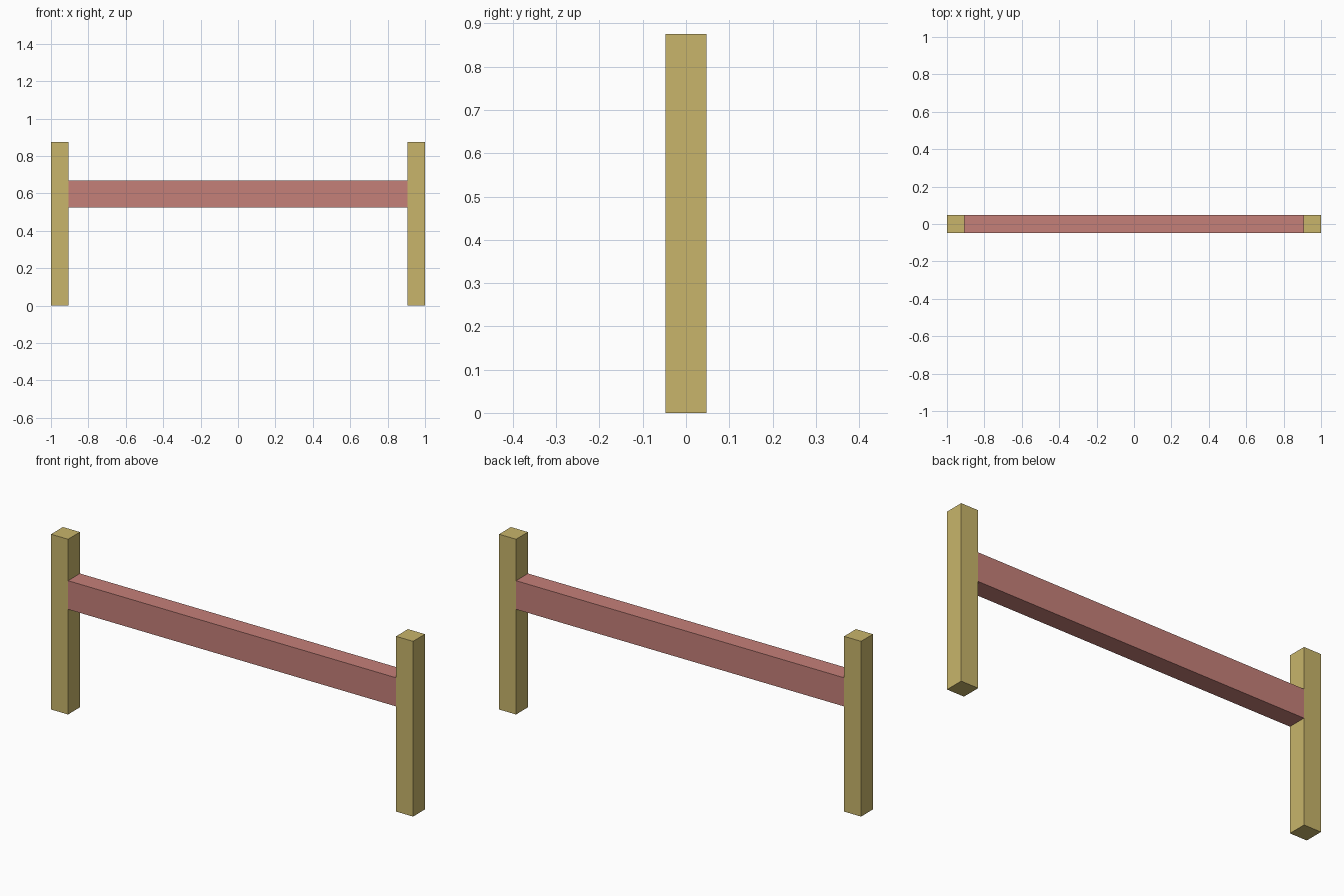
import bpy

if "Cube" in bpy.data.objects:
    bpy.data.objects.remove(bpy.data.objects["Cube"])


def material(name, color):
    m = bpy.data.materials.new(name)
    m.diffuse_color = (*color, 1.0)
    m.use_nodes = True
    m.node_tree.nodes["Principled BSDF"].inputs["Base Color"].default_value = m.diffuse_color
    return m


def box(name, center, size, mat):
    bpy.ops.mesh.primitive_cube_add(size=1, location=center)
    ob = bpy.context.object
    ob.name = name
    ob.scale = size
    bpy.ops.object.transform_apply(location=False, rotation=False, scale=True)
    ob.data.materials.append(mat)
    return ob


tan_wood = material("tan_wood", (0.58, 0.46, 0.145))
red_paint = material("red_paint", (0.56, 0.215, 0.19))

POST = 0.094      # square post thickness
HEIGHT = 0.875    # post height
RAIL_LOW, RAIL_HIGH = 0.525, 0.668

# Upright posts at both ends
for side, name in ((-1, "left_post"), (1, "right_post")):
    box(name, (side * (1 - POST / 2), 0, HEIGHT / 2), (POST, POST, HEIGHT), tan_wood)

# Crossbar spanning between the posts, flush with their faces
box("crossbar", (0, 0, (RAIL_LOW + RAIL_HIGH) / 2),
    (2 - 2 * POST, POST, RAIL_HIGH - RAIL_LOW), red_paint)
